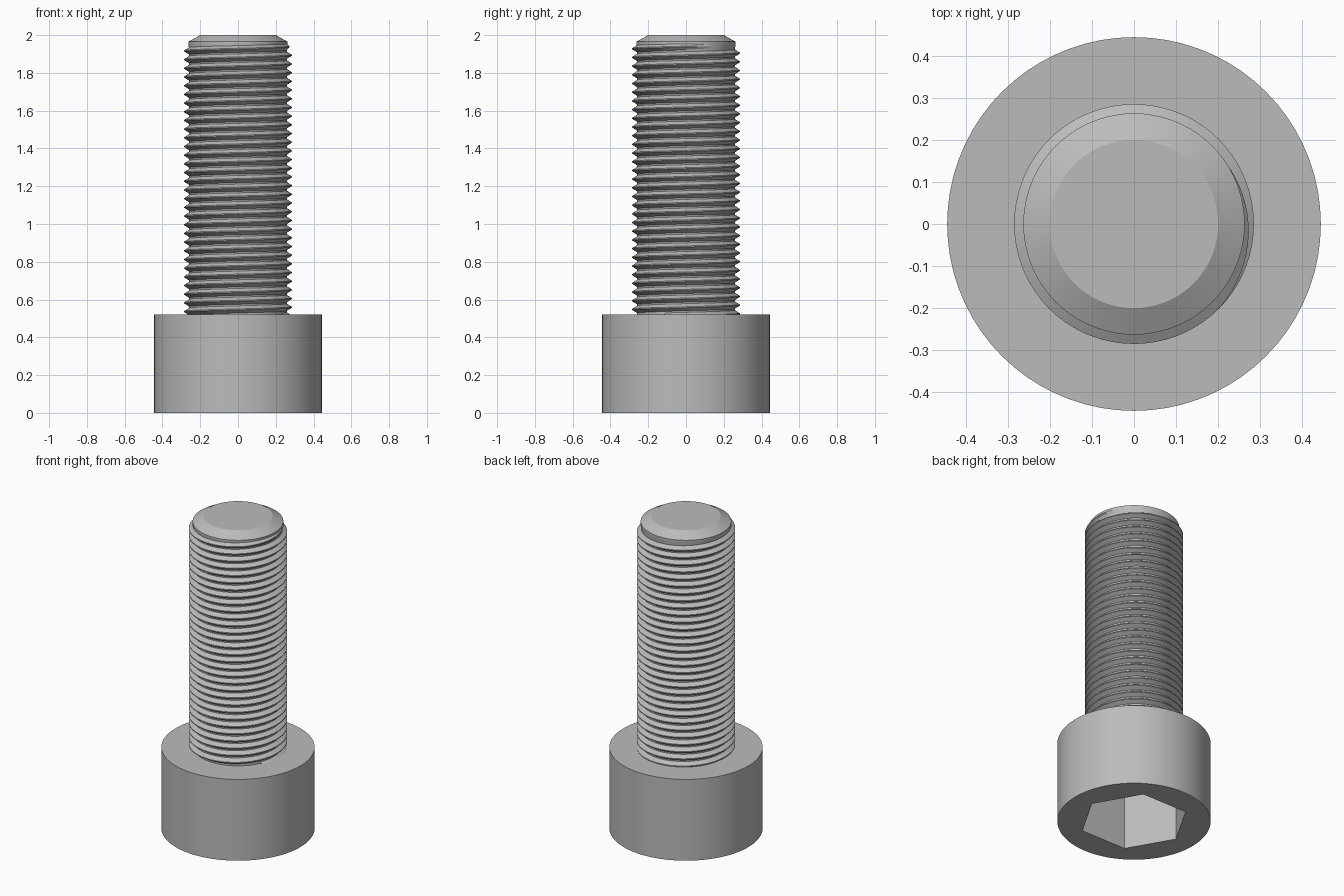
import bpy, bmesh
from math import pi, cos, sin, radians

SEGMENTS = 72
HEAD_RADIUS, HEAD_TOP = 0.444, 0.52
ROOT_RADIUS, CREST_RADIUS = 0.259, 0.285
PITCH = 0.046

if "Cube" in bpy.data.objects:
    bpy.data.objects.remove(bpy.data.objects["Cube"])

steel = bpy.data.materials.new("steel grey")
steel.use_nodes = True
steel.diffuse_color = (0.5, 0.5, 0.5, 1)
steel.node_tree.nodes["Principled BSDF"].inputs["Base Color"].default_value = (0.5, 0.5, 0.5, 1)


def finish(name, bm):
    bmesh.ops.recalc_face_normals(bm, faces=bm.faces[:])
    mesh = bpy.data.meshes.new(name)
    bm.to_mesh(mesh)
    bm.free()
    mesh.materials.append(steel)
    obj = bpy.data.objects.new(name, mesh)
    bpy.context.collection.objects.link(obj)
    bpy.ops.object.select_all(action='DESELECT')
    obj.select_set(True)
    bpy.context.view_layer.objects.active = obj
    bpy.ops.object.shade_smooth_by_angle(angle=radians(25))
    return obj


def circle(radius):
    return lambda a: radius


def hexagon(radius):
    return lambda a: radius * cos(pi / 6) / cos(a % (pi / 3) - pi / 6)


def loft(name, sections):
    """Skin a closed solid through (outline, height) rings."""
    bm = bmesh.new()
    rings = []
    for outline, z in sections:
        ring = []
        for i in range(SEGMENTS):
            a = 2 * pi * i / SEGMENTS
            r = outline(a + 1e-9)
            ring.append(bm.verts.new((r * cos(a), r * sin(a), z)))
        rings.append(ring)
    for low, high in zip(rings, rings[1:]):
        for i in range(SEGMENTS):
            j = (i + 1) % SEGMENTS
            bm.faces.new((low[i], low[j], high[j], high[i]))
    bm.faces.new(rings[0])
    bm.faces.new(rings[-1])
    return finish(name, bm)


# Cylindrical head with a hexagonal socket sunk into its underside
socket = hexagon(0.318)
loft("socket_head", [(socket, 0.4), (socket, 0), (circle(HEAD_RADIUS), 0),
                     (circle(HEAD_RADIUS), HEAD_TOP), (circle(0.2), HEAD_TOP)])

# Plain core of the shank with a chamfered tip
loft("shank_core", [(circle(ROOT_RADIUS), HEAD_TOP - 0.02),
                    (circle(ROOT_RADIUS), 1.93), (circle(0.263), 1.945),
                    (circle(0.263), 1.965), (circle(0.2), 2)])

# Right-handed helical ridge, fading out over its last quarter turn
bm = bmesh.new()
end_angle, end_z = pi / 4, 1.945
steps = int((end_z - HEAD_TOP + 0.01) / PITCH * SEGMENTS)
fade = SEGMENTS // 4
previous = None
for k in range(steps + 1):
    left = steps - k
    angle = end_angle - 2 * pi * left / SEGMENTS
    z = end_z - PITCH * left / SEGMENTS
    crest = ROOT_RADIUS + (CREST_RADIUS - ROOT_RADIUS) * min(1, left / fade)
    profile = [(ROOT_RADIUS - 0.004, -0.47), (crest, -0.06),
               (crest, 0.06), (ROOT_RADIUS - 0.004, 0.47)]
    section = [bm.verts.new((r * cos(angle), r * sin(angle), z + h * PITCH))
               for r, h in profile]
    if previous:
        for i in range(len(profile)):
            j = (i + 1) % len(profile)
            bm.faces.new((previous[i], section[i], section[j], previous[j]))
    else:
        bm.faces.new(section)
    previous = section
bm.faces.new(previous)
finish("screw_thread", bm)
